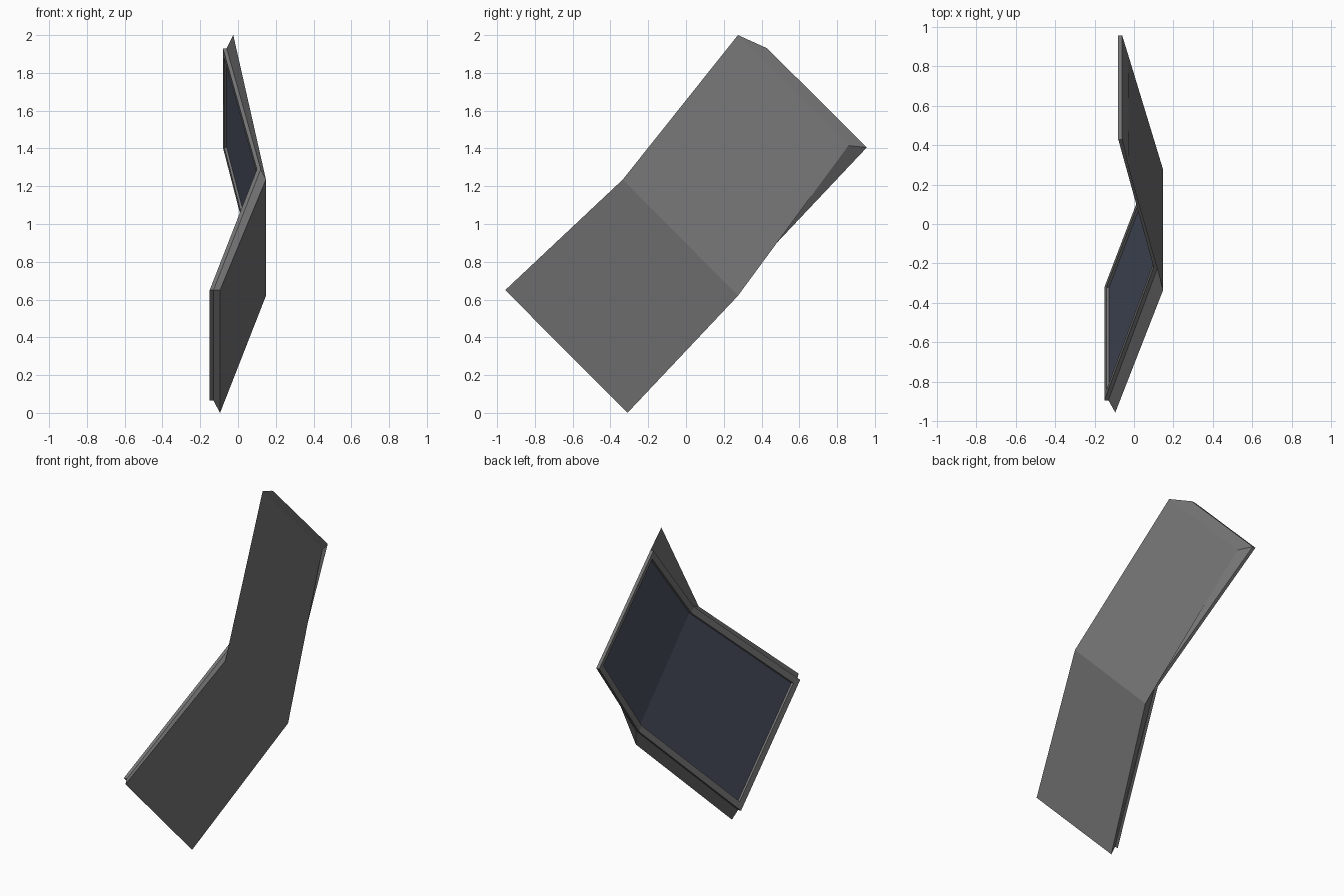
import bpy, bmesh
from mathutils import Vector

if "Cube" in bpy.data.objects:
    bpy.data.objects.remove(bpy.data.objects["Cube"])


def material(name, rgb):
    m = bpy.data.materials.new(name)
    m.diffuse_color = (*rgb, 1)
    m.use_nodes = True
    m.node_tree.nodes["Principled BSDF"].inputs["Base Color"].default_value = m.diffuse_color
    return m


grey = material("case grey", (0.18, 0.18, 0.18))
navy = material("screen navy", (0.072, 0.082, 0.118))

# Cross-sections at lower end, fold and upper end:
# outer back pair, then screen-side pair (first corner high/front, second low/back)
sections = [
    ((-0.095, -0.957, 0.65), (-0.095, -0.31, 0.0), (-0.15, -0.895, 0.65), (-0.15, -0.32, 0.065)),
    ((0.148, -0.335, 1.235), (0.148, 0.275, 0.62), (0.10, -0.22, 1.29), (0.095, 0.32, 0.73)),
    ((-0.025, 0.275, 2.0), (-0.03, 0.86, 1.415), (-0.08, 0.43, 1.93), (-0.08, 0.957, 1.405)),
]
RIM = Vector((0.02, 0, 0))   # thickness of the straight rim around the screen

bm = bmesh.new()
rings = []
for oa, ob, ia, ib in sections:
    ia, ib = Vector(ia), Vector(ib)
    rings.append([bm.verts.new(p) for p in (oa, ob, ib + RIM, ib, ia, ia + RIM)])

# Folded case: sides lofted between the sections
screen = []
for r, s in zip(rings, rings[1:]):
    for i in range(6):
        j = (i + 1) % 6
        f = bm.faces.new((r[i], r[j], s[j], s[i]))
        if i == 3:
            screen.append(f)

# End caps: wedge part and rim part
for r in (rings[0], rings[-1]):
    bm.faces.new((r[0], r[1], r[2], r[5]))
    bm.faces.new((r[5], r[2], r[3], r[4]))
bmesh.ops.recalc_face_normals(bm, faces=bm.faces[:])

# Bezel, then the recessed screen running across the fold
bmesh.ops.inset_region(bm, faces=screen, thickness=0.038, use_even_offset=True, use_boundary=True)
bmesh.ops.inset_region(bm, faces=screen, thickness=0.003, depth=-0.012,
                       use_even_offset=True, use_boundary=True)
for f in screen:
    f.material_index = 1

mesh = bpy.data.meshes.new("folding_case")
bm.to_mesh(mesh)
bm.free()
mesh.materials.append(grey)
mesh.materials.append(navy)
bpy.context.collection.objects.link(bpy.data.objects.new("folding_case", mesh))
